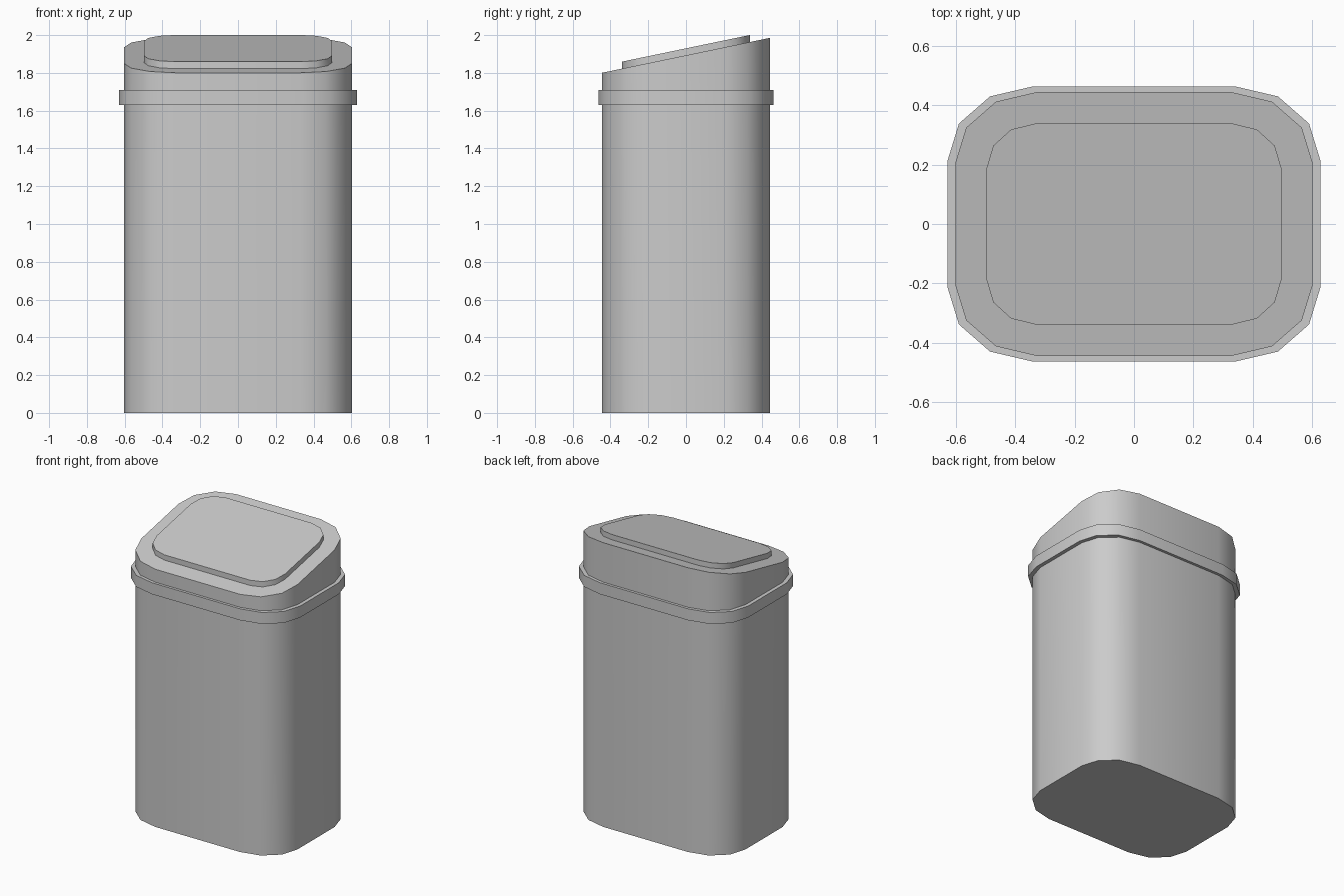
import bpy, bmesh
from math import cos, sin, pi, radians

cube = bpy.data.objects.get("Cube")
if cube:
    bpy.data.objects.remove(cube, do_unlink=True)

grey = bpy.data.materials.new("light_grey")
grey.use_nodes = True
colour = (0.6, 0.6, 0.6, 1)
grey.diffuse_color = colour
grey.node_tree.nodes["Principled BSDF"].inputs["Base Color"].default_value = colour

SLOPE = 0.208    # rise of the lid towards the back
LID_MID = 1.893  # lid height at the centre


def lid(y, lift=0):
    return LID_MID + lift + SLOPE * y


def outline(hx, hy, rx, ry, steps=3):
    """Rounded rectangle with elliptical corners, counter-clockwise."""
    pts = []
    for q, (sx, sy) in enumerate([(1, 1), (-1, 1), (-1, -1), (1, -1)]):
        for i in range(steps + 1):
            a = (q + i / steps) * pi / 2
            pts.append((sx * (hx - rx) + rx * cos(a), sy * (hy - ry) + ry * sin(a)))
    return pts


def prism(name, pts, bottom, top):
    """Extrude an outline between two heights, each a function of y."""
    bm = bmesh.new()
    lo = [bm.verts.new((x, y, bottom(y))) for x, y in pts]
    hi = [bm.verts.new((x, y, top(y))) for x, y in pts]
    bm.faces.new(lo[::-1])
    bm.faces.new(hi)
    for i in range(len(pts)):
        j = (i + 1) % len(pts)
        bm.faces.new((lo[i], lo[j], hi[j], hi[i]))
    mesh = bpy.data.meshes.new(name)
    bm.to_mesh(mesh)
    bm.free()
    mesh.materials.append(grey)
    obj = bpy.data.objects.new(name, mesh)
    bpy.context.collection.objects.link(obj)
    bpy.ops.object.select_all(action="DESELECT")
    obj.select_set(True)
    bpy.context.view_layer.objects.active = obj
    bpy.ops.object.shade_smooth_by_angle(angle=radians(40))
    return obj


# Bin body with its sloping top
prism("bin_body", outline(0.603, 0.445, 0.275, 0.24), lambda y: 0, lid)

# Band around the rim
prism("rim_band", outline(0.629, 0.464, 0.287, 0.25), lambda y: 1.63, lambda y: 1.71)

# Raised flap on the sloping top
prism("lid_flap", outline(0.497, 0.339, 0.165, 0.15),
      lambda y: lid(y, -0.01), lambda y: lid(y, 0.037))
